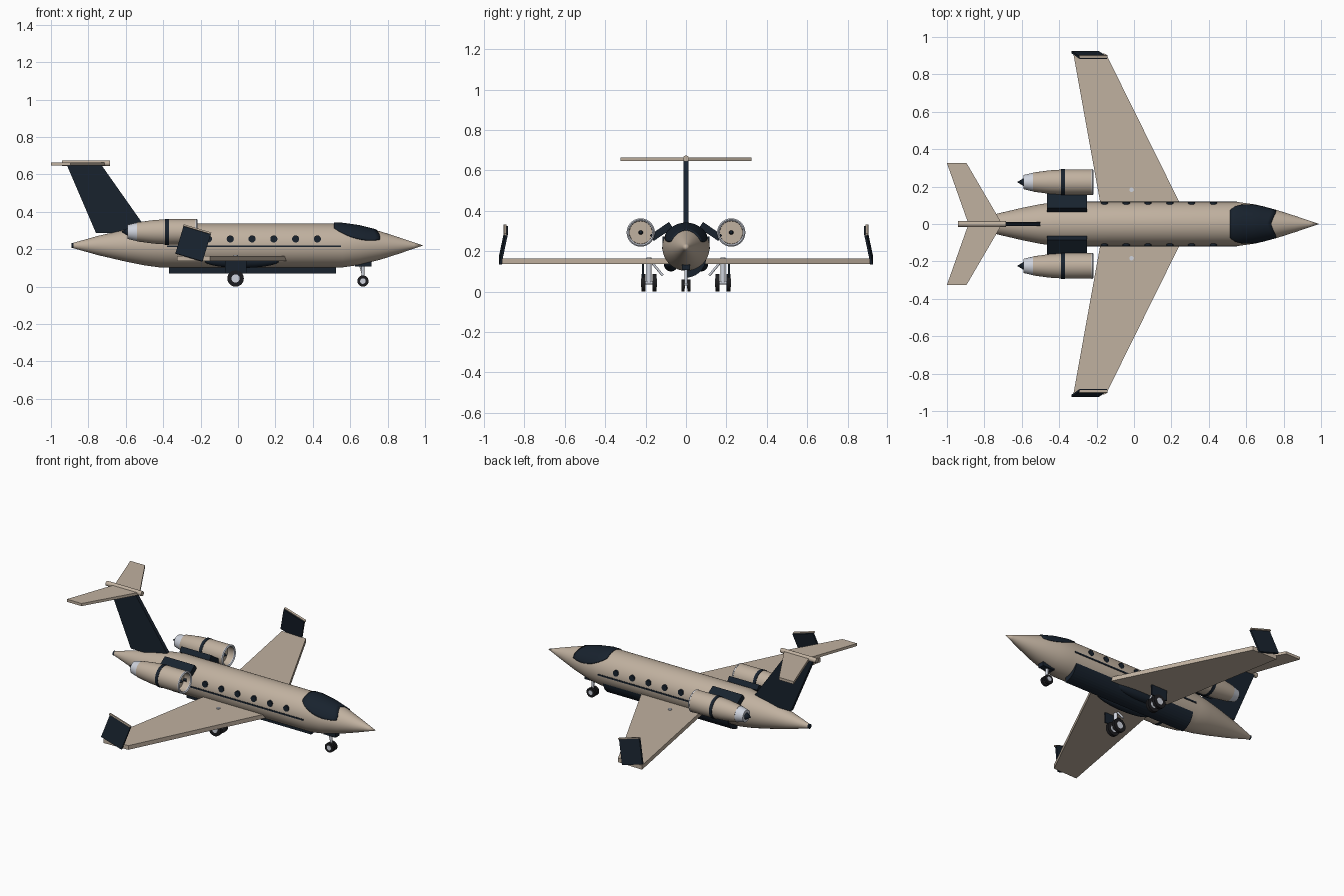
import bpy, bmesh, math
from mathutils import Vector, Matrix

if "Cube" in bpy.data.objects:
    bpy.data.objects.remove(bpy.data.objects["Cube"])


def material(name, rgb):
    m = bpy.data.materials.new(name)
    m.diffuse_color = (*rgb, 1)
    m.use_nodes = True
    m.node_tree.nodes["Principled BSDF"].inputs["Base Color"].default_value = m.diffuse_color
    return m


TAN = material("tan_paint", (0.53, 0.44, 0.35))
DARK = material("navy_paint", (0.009, 0.016, 0.027))
SILVER = material("silver", (0.62, 0.65, 0.72))
RUBBER = material("rubber", (0.012, 0.012, 0.014))


def finish(bm, name, mat, smooth=True):
    bmesh.ops.recalc_face_normals(bm, faces=bm.faces)
    me = bpy.data.meshes.new(name)
    bm.to_mesh(me)
    bm.free()
    ob = bpy.data.objects.new(name, me)
    bpy.context.collection.objects.link(ob)
    me.materials.append(mat)
    if smooth:
        bpy.ops.object.select_all(action='DESELECT')
        ob.select_set(True)
        bpy.context.view_layer.objects.active = ob
        bpy.ops.object.shade_smooth_by_angle(angle=math.radians(35))
    return ob


def lathe(name, profile, mat, y=0, z=0, n=40):
    """Revolve (x, radius) points about a line parallel to x."""
    bm = bmesh.new()
    vs = [bm.verts.new((x, y, z + r)) for x, r in profile]
    edges = [bm.edges.new(p) for p in zip(vs, vs[1:])]
    bmesh.ops.spin(bm, geom=vs + edges, cent=(0, y, z), axis=(1, 0, 0),
                   angle=2 * math.pi, steps=n)
    bmesh.ops.remove_doubles(bm, verts=bm.verts, dist=1e-5)
    return finish(bm, name, mat)


def prism(name, pts, depth, mat):
    """Extrude a planar outline along a vector."""
    bm = bmesh.new()
    f = bm.faces.new([bm.verts.new(p) for p in pts])
    ex = bmesh.ops.extrude_face_region(bm, geom=[f], use_keep_orig=True)
    bmesh.ops.translate(bm, vec=depth,
                        verts=[v for v in ex['geom'] if isinstance(v, bmesh.types.BMVert)])
    return finish(bm, name, mat, False)


def box(name, loc, size, mat, rot=(0, 0, 0)):
    bm = bmesh.new()
    bmesh.ops.create_cube(bm, size=1, matrix=Matrix.Diagonal((*size, 1)))
    ob = finish(bm, name, mat, False)
    ob.location, ob.rotation_euler = loc, rot
    return ob


def rod(name, a, b, r, mat, n=24):
    a, b = Vector(a), Vector(b)
    bm = bmesh.new()
    bmesh.ops.create_cone(bm, cap_ends=True, segments=n, radius1=r, radius2=r,
                          depth=(b - a).length)
    ob = finish(bm, name, mat)
    ob.location = (a + b) / 2
    ob.rotation_euler = (b - a).to_track_quat('Z', 'Y').to_euler()
    return ob


# Fuselage
CZ = 0.22
BODY = [(-0.885, 0.0), (-0.885, 0.013), (-0.75, 0.051), (-0.6, 0.086), (-0.5, 0.106),
        (-0.42, 0.117), (0.56, 0.117), (0.65, 0.104), (0.76, 0.076),
        (0.86, 0.044), (0.94, 0.017), (0.99, 0.0)]
lathe("fuselage", BODY, TAN, 0, CZ, 48)
rod("tail_tip", (-0.89, 0, CZ), (-0.865, 0, CZ), 0.0145, DARK)


def body_radius(x):
    for (x0, r0), (x1, r1) in zip(BODY[1:], BODY[2:]):
        if x0 <= x <= x1:
            return r0 + (r1 - r0) * (x - x0) / (x1 - x0)
    return 0


# Cockpit glass wrapped over the nose
LIMITS = [0.66, 0.86, 0.99, 1.09, 1.17, 1.22, 1.26, 1.28, 1.27, 1.24, 1.16]
bm = bmesh.new()
rows = []
for i, limit in enumerate(LIMITS):
    row = []
    for j in range(25):
        t = j / 12 - 1
        length = 0.22 + 0.025 * min(1, abs(t) * 1.4)
        x = 0.513 + length * i / (len(LIMITS) - 1)
        r = body_radius(x) + 0.005
        row.append(bm.verts.new((x, r * math.sin(limit * t), CZ + r * math.cos(limit * t))))
    rows.append(row)
for a, b in zip(rows, rows[1:]):
    for j in range(24):
        bm.faces.new((a[j], a[j + 1], b[j + 1], b[j]))
glass = finish(bm, "cockpit_glass", DARK)
glass.modifiers.new("thickness", 'SOLIDIFY').thickness = 0.008

# Belly fairing: half cylinder on the +y side
arc = [math.pi * (k / 20 - 0.5) for k in range(21)]
prism("belly_fairing", [(-0.37, 0.1 * math.cos(a), 0.17 + 0.1 * math.sin(a)) for a in arc],
      (0.895, 0, 0), DARK)

# Wing, fin and tailplane
wing = [(0.30, 0), (-0.15, 0.91), (-0.325, 0.915), (-0.16, 0), (-0.325, -0.915), (-0.15, -0.91)]
prism("wing", [(x, y, 0.138) for x, y in wing], (0, 0, 0.027), TAN)
fin = [(-0.76, 0.288), (-0.475, 0.288), (-0.73, 0.65), (-0.915, 0.65)]
prism("tail_fin", [(x, -0.012, z) for x, z in fin], (0, 0.024, 0), DARK)
stab = [(-0.705, 0), (-0.895, 0.325), (-1.0, 0.325), (-0.885, 0),
        (-1.0, -0.325), (-0.895, -0.325)]
prism("tailplane", [(x, y, 0.647) for x, y in stab], (0, 0, 0.017), TAN)
rod("tail_bullet", (-0.94, 0, 0.659), (-0.685, 0, 0.659), 0.015, TAN)

for s, side in ((1, "left"), (-1, "right")):
    # Winglets with a light top strip
    rot = (0.2 * s, 0.29, 0)
    box(side + "_winglet", (-0.24, 0.904 * s, 0.23), (0.152, 0.012, 0.158), DARK, rot)
    box(side + "_winglet_cap", (-0.218, 0.896 * s, 0.306), (0.155, 0.014, 0.009), TAN, rot)

    # Wing root fairing
    bm = bmesh.new()
    bmesh.ops.create_uvsphere(bm, u_segments=32, v_segments=16, radius=1,
                              matrix=Matrix.Diagonal((0.2, 0.035, 0.038, 1)))
    finish(bm, side + "_root_fairing", DARK).location = (0.02, 0.075 * s, 0.138)

    # Cabin windows and side stripe
    for k in range(6):
        x = -0.158 + 0.1165 * k
        rod(f"{side}_window_{k + 1}", (x, 0.1 * s, 0.255), (x, 0.1165 * s, 0.255), 0.019, DARK)
    box(side + "_stripe", (0.085, 0.116 * s, 0.216), (0.93, 0.007, 0.01), DARK)

    # Engines
    ey, ez = 0.224 * s, 0.293
    lathe(side + "_nacelle", [(-0.54, 0.0), (-0.54, 0.051), (-0.45, 0.063), (-0.37, 0.068),
                              (-0.225, 0.068), (-0.225, 0.058), (-0.27, 0.056), (-0.27, 0)],
          TAN, ey, ez)
    lathe(side + "_intake_lip", [(-0.228, 0.057), (-0.228, 0.069), (-0.222, 0.070),
                                 (-0.217, 0.064), (-0.222, 0.057), (-0.228, 0.057)],
          SILVER, ey, ez)
    lathe(side + "_spinner", [(-0.27, 0.011), (-0.25, 0.009), (-0.235, 0.0)], DARK, ey, ez, 20)
    lathe(side + "_engine_band", [(-0.39, 0.06), (-0.39, 0.07), (-0.37, 0.07), (-0.37, 0.06)],
          DARK, ey, ez)
    lathe(side + "_nozzle", [(-0.59, 0.0), (-0.59, 0.038), (-0.53, 0.052), (-0.53, 0)],
          SILVER, ey, ez)
    lathe(side + "_exhaust_cone", [(-0.585, 0.024), (-0.625, 0.0)], DARK, ey, ez, 24)
    box(side + "_pylon", (-0.358, 0.122 * s, 0.298), (0.215, 0.115, 0.035), DARK,
        (-0.6 * s, 0, 0))

    # Main landing gear
    gx, gy = -0.013, 0.183 * s
    rod(side + "_main_strut", (gx, gy, 0.045), (gx, gy, 0.169), 0.012, SILVER)
    rod(side + "_main_axle", (gx, gy - 0.036, 0.045), (gx, gy + 0.036, 0.045), 0.009, SILVER)
    rod(side + "_main_brace", (gx, 0.165 * s, 0.14), (gx, 0.115 * s, 0.08), 0.006, SILVER)
    box(side + "_gear_door", (gx, 0.213 * s, 0.105), (0.115, 0.008, 0.07), DARK)
    for k, d in enumerate((-0.028, 0.028)):
        y = gy + d
        rod(f"{side}_main_tyre_{k + 1}", (gx, y - 0.01, 0.044), (gx, y + 0.01, 0.044),
            0.044, RUBBER, 32)
        rod(f"{side}_main_hub_{k + 1}", (gx, y - 0.0115, 0.044), (gx, y + 0.0115, 0.044),
            0.022, SILVER)

    # Nose wheels
    rod(side + "_nose_tyre", (0.668, 0.007 * s, 0.03), (0.668, 0.022 * s, 0.03), 0.03, RUBBER, 32)
    rod(side + "_nose_hub", (0.668, 0.006 * s, 0.03), (0.668, 0.0235 * s, 0.03), 0.015, SILVER)

# Nose gear leg
rod("nose_strut", (0.668, 0, 0.03), (0.668, 0, 0.13), 0.008, SILVER)
rod("nose_brace", (0.668, 0, 0.06), (0.65, 0, 0.125), 0.005, SILVER)
box("nose_gear_door", (0.67, 0, 0.121), (0.088, 0.04, 0.028), DARK)
